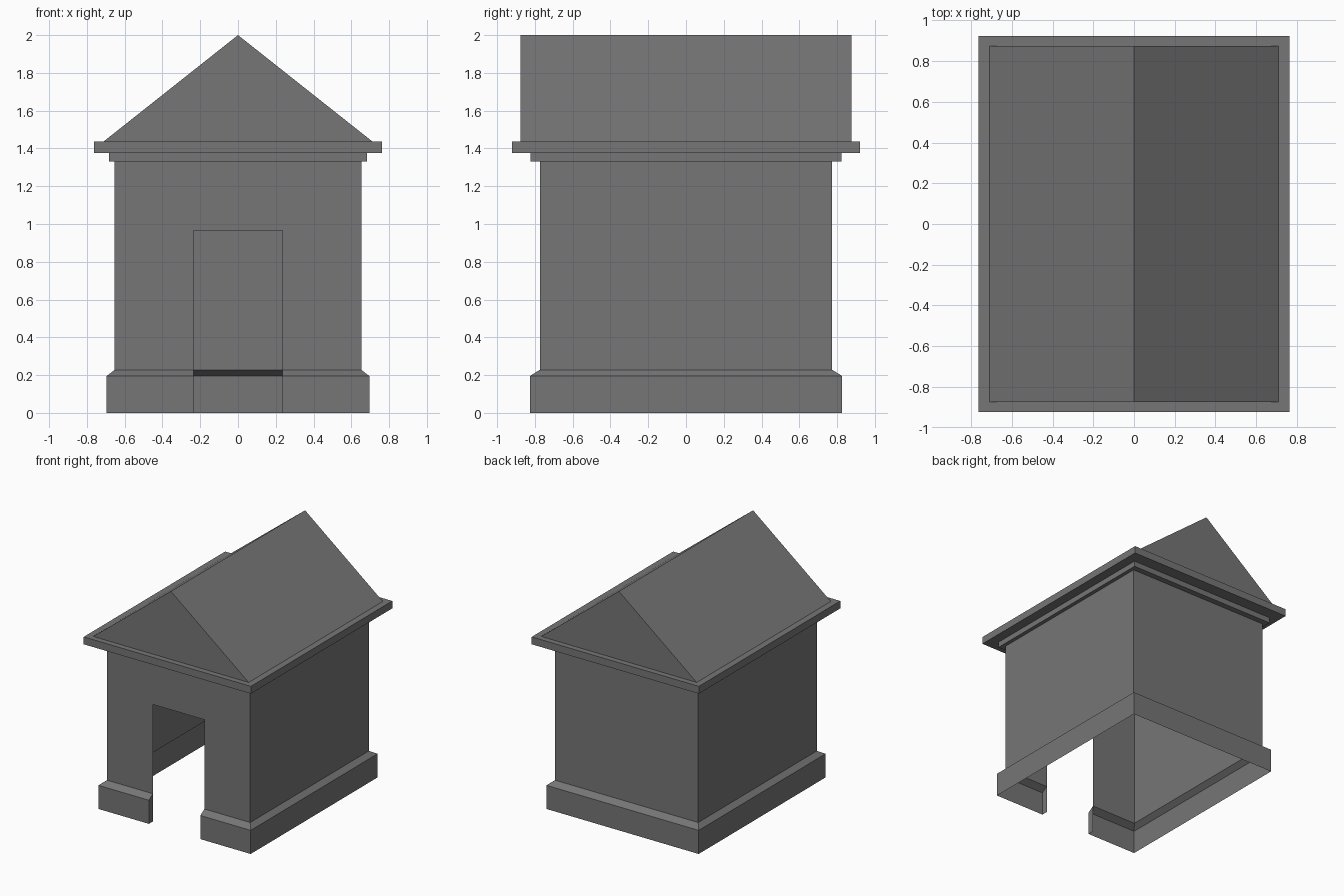
import bpy, bmesh
from mathutils import Vector

cube = bpy.data.objects.get("Cube")
if cube:
    bpy.data.objects.remove(cube, do_unlink=True)

# One plain grey for the whole building
GREY = (0.18, 0.18, 0.18, 1)
grey = bpy.data.materials.new("stone grey")
grey.use_nodes = True
grey.diffuse_color = GREY
grey.node_tree.nodes["Principled BSDF"].inputs["Base Color"].default_value = GREY

DOOR_HALF, DOOR_TOP = 0.235, 0.965
WALL = (0.653, 0.774)
PLINTH = (0.695, 0.827)
CORNICE = (0.684, 0.822)
EAVES = (0.763, 0.922)
ROOF = (0.71, 0.875)
PLINTH_TOP, WALL_BASE, WALL_TOP = 0.195, 0.228, 1.331
EAVES_BASE, EAVES_TOP, RIDGE = 1.377, 1.438, 2.0


def finish(name, bm):
    mesh = bpy.data.meshes.new(name)
    bm.to_mesh(mesh)
    bm.free()
    mesh.materials.append(grey)
    obj = bpy.data.objects.new(name, mesh)
    bpy.context.collection.objects.link(obj)


def loft(bm, levels):
    """Skin a stack of rectangles, each given as ((half x, half y), z)."""
    rings = [[bm.verts.new((sx * hx, sy * hy, z))
              for sx, sy in ((-1, -1), (1, -1), (1, 1), (-1, 1))]
             for (hx, hy), z in levels]
    for low, high in zip(rings, rings[1:]):
        for i in range(4):
            j = (i + 1) % 4
            bm.faces.new((low[i], low[j], high[j], high[i]))
    return rings


def split(bm, faces, point, normal):
    geom = set(faces)
    for f in faces:
        geom.update(f.edges)
        geom.update(f.verts)
    bmesh.ops.bisect_plane(bm, geom=list(geom), plane_co=point, plane_no=normal)


def front_faces(bm):
    bm.normal_update()
    return [f for f in bm.faces if f.normal.y < -0.3]


# Thin walls on a flared plinth, with the doorway cut from the front
bm = bmesh.new()
loft(bm, [(PLINTH, 0), (PLINTH, PLINTH_TOP), (WALL, WALL_BASE), (WALL, WALL_TOP)])
for side in (-1, 1):
    split(bm, front_faces(bm), Vector((side * DOOR_HALF, 0, 0)), Vector((1, 0, 0)))


def in_doorway(f):
    return abs(f.calc_center_median().x) < DOOR_HALF - 0.01


split(bm, [f for f in front_faces(bm) if in_doorway(f)],
      Vector((0, 0, DOOR_TOP)), Vector((0, 0, 1)))
opening = [f for f in front_faces(bm)
           if in_doorway(f) and f.calc_center_median().z < DOOR_TOP]
bmesh.ops.delete(bm, geom=opening, context='FACES')

# Cheeks closing the plinth on both sides of the doorway
for side in (-1, 1):
    x = side * DOOR_HALF
    outline = [(-PLINTH[1], 0), (-WALL[1], 0), (-WALL[1], WALL_BASE), (-PLINTH[1], PLINTH_TOP)]
    if side > 0:
        outline.reverse()
    bm.faces.new([bm.verts.new((x, y, z)) for y, z in outline])
bmesh.ops.remove_doubles(bm, verts=bm.verts, dist=0.0005)
finish("walls_and_plinth", bm)

# Stepped cornice and overhanging eaves
bm = bmesh.new()
loft(bm, [(WALL, WALL_TOP), (CORNICE, WALL_TOP), (CORNICE, EAVES_BASE),
          (EAVES, EAVES_BASE), (EAVES, EAVES_TOP), (ROOF, EAVES_TOP)])
finish("cornice", bm)

# Gabled roof
bm = bmesh.new()
a, b, c, d = loft(bm, [(ROOF, EAVES_TOP)])[0]
front = bm.verts.new((0, -ROOF[1], RIDGE))
back = bm.verts.new((0, ROOF[1], RIDGE))
for corners in ((a, b, front), (c, d, back), (b, c, back, front), (d, a, front, back)):
    bm.faces.new(corners)
finish("gable_roof", bm)
